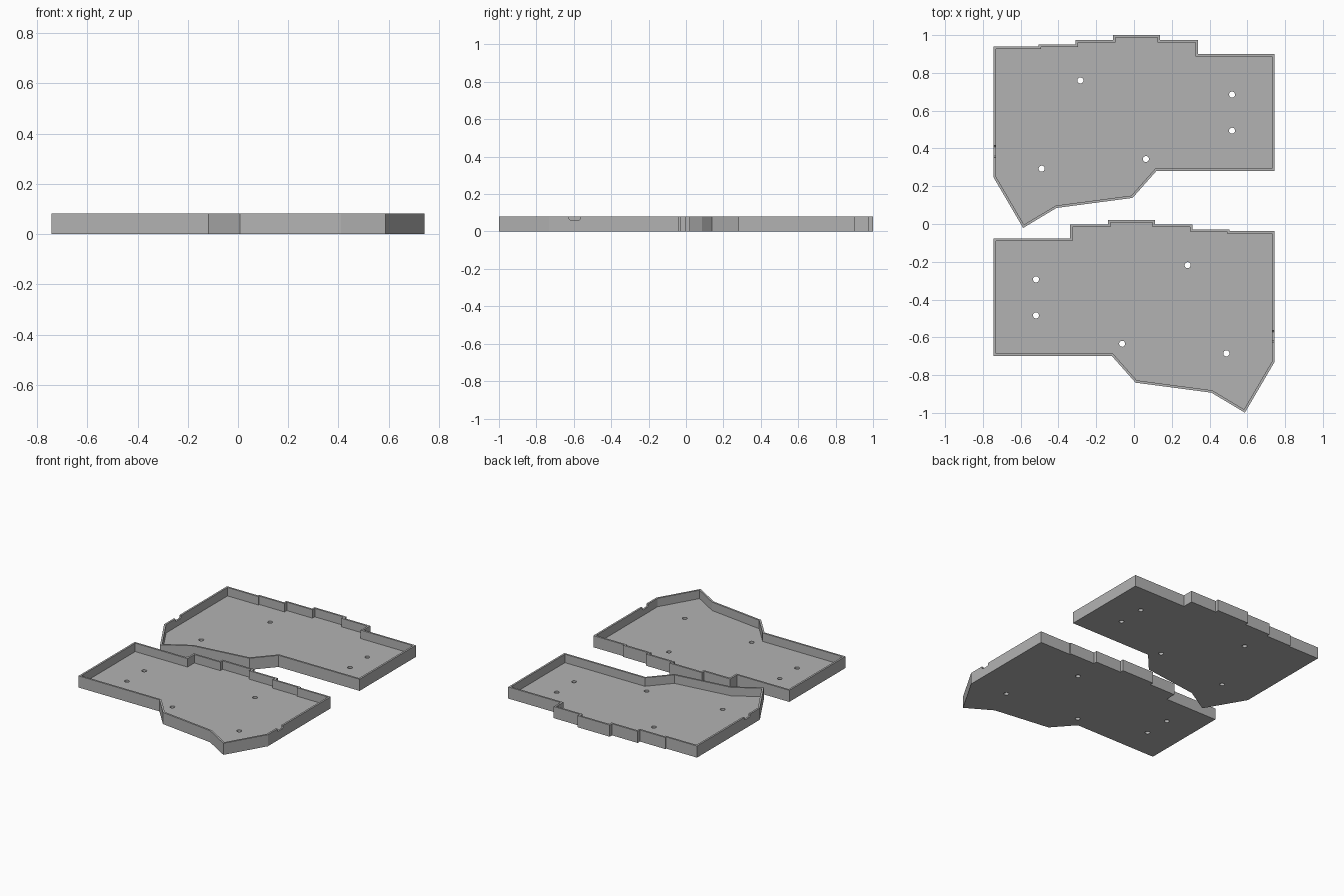
import bpy, bmesh, math
from mathutils import Vector

if "Cube" in bpy.data.objects:
    bpy.data.objects.remove(bpy.data.objects["Cube"])

HEIGHT, FLOOR, WALL = 0.081, 0.022, 0.013
SHIFT = 0.978  # distance in y between the two halves

# Tray outline (right half), counter-clockwise from the left back corner
OUTLINE = [(-0.743, -0.078), (-0.743, -0.698), (-0.118, -0.698), (0.008, -0.84),
           (0.41, -0.893), (0.587, -0.999), (0.743, -0.732), (0.743, -0.038),
           (0.505, -0.038), (0.505, -0.028), (0.31, -0.028), (0.31, -0.003),
           (0.111, -0.003), (0.111, 0.022), (-0.138, 0.022), (-0.138, -0.003),
           (-0.339, -0.003), (-0.339, -0.078)]
HOLES = [(-0.519, -0.293), (-0.519, -0.484), (-0.063, -0.634),
         (0.284, -0.218), (0.489, -0.685)]

grey = bpy.data.materials.new("grey plastic")
grey.diffuse_color = (0.45, 0.45, 0.45, 1)
grey.use_nodes = True
grey.node_tree.nodes["Principled BSDF"].inputs["Base Color"].default_value = grey.diffuse_color


def finish(bm, name):
    bmesh.ops.recalc_face_normals(bm, faces=bm.faces)
    mesh = bpy.data.meshes.new(name)
    bm.to_mesh(mesh)
    bm.free()
    obj = bpy.data.objects.new(name, mesh)
    mesh.materials.append(grey)
    bpy.context.collection.objects.link(obj)
    return obj


def prism(bm, points, direction):
    """Extrude a closed polygon along a direction; returns the far cap."""
    base = bm.faces.new([bm.verts.new(p) for p in points])
    ext = bmesh.ops.extrude_face_region(bm, geom=[base])["geom"]
    bmesh.ops.translate(bm, vec=direction,
                        verts=[v for v in ext if isinstance(v, bmesh.types.BMVert)])
    return next(f for f in ext if isinstance(f, bmesh.types.BMFace))


def make_half(name, side, dy):
    def place(x, y, z):
        return Vector((side * x, y + dy, z))

    # Solid tray body, then a pocket inside an even wall
    bm = bmesh.new()
    top = prism(bm, [place(x, y, 0) for x, y in OUTLINE], (0, 0, HEIGHT))
    bmesh.ops.recalc_face_normals(bm, faces=bm.faces)
    bmesh.ops.inset_region(bm, faces=[top], thickness=WALL, use_even_offset=True)
    pocket = bmesh.ops.extrude_discrete_faces(bm, faces=[top])["faces"][0]
    bmesh.ops.translate(bm, verts=pocket.verts, vec=(0, 0, FLOOR - HEIGHT))
    tray = finish(bm, name + "_tray")

    # Cutter: round screw holes and the cable notch in the outer side wall
    bm = bmesh.new()
    for hx, hy in HOLES:
        ring = [place(hx + 0.016 * math.cos(a), hy + 0.016 * math.sin(a), -0.02)
                for a in (math.tau * i / 24 for i in range(24))]
        prism(bm, ring, (0, 0, 0.07))
    notch = [(-0.625, 0.1), (-0.625, 0.068), (-0.617, 0.061),
             (-0.571, 0.061), (-0.563, 0.068), (-0.563, 0.1)]
    prism(bm, [place(0.715, y, z) for y, z in notch], (side * 0.05, 0, 0))
    cutter = finish(bm, name + "_cutter")
    cutter.hide_render = True
    cutter.hide_set(True)

    cut = tray.modifiers.new("holes and notch", "BOOLEAN")
    cut.operation = "DIFFERENCE"
    cut.solver = "EXACT"
    cut.object = cutter


make_half("right_half", 1, 0)
make_half("left_half", -1, SHIFT)
